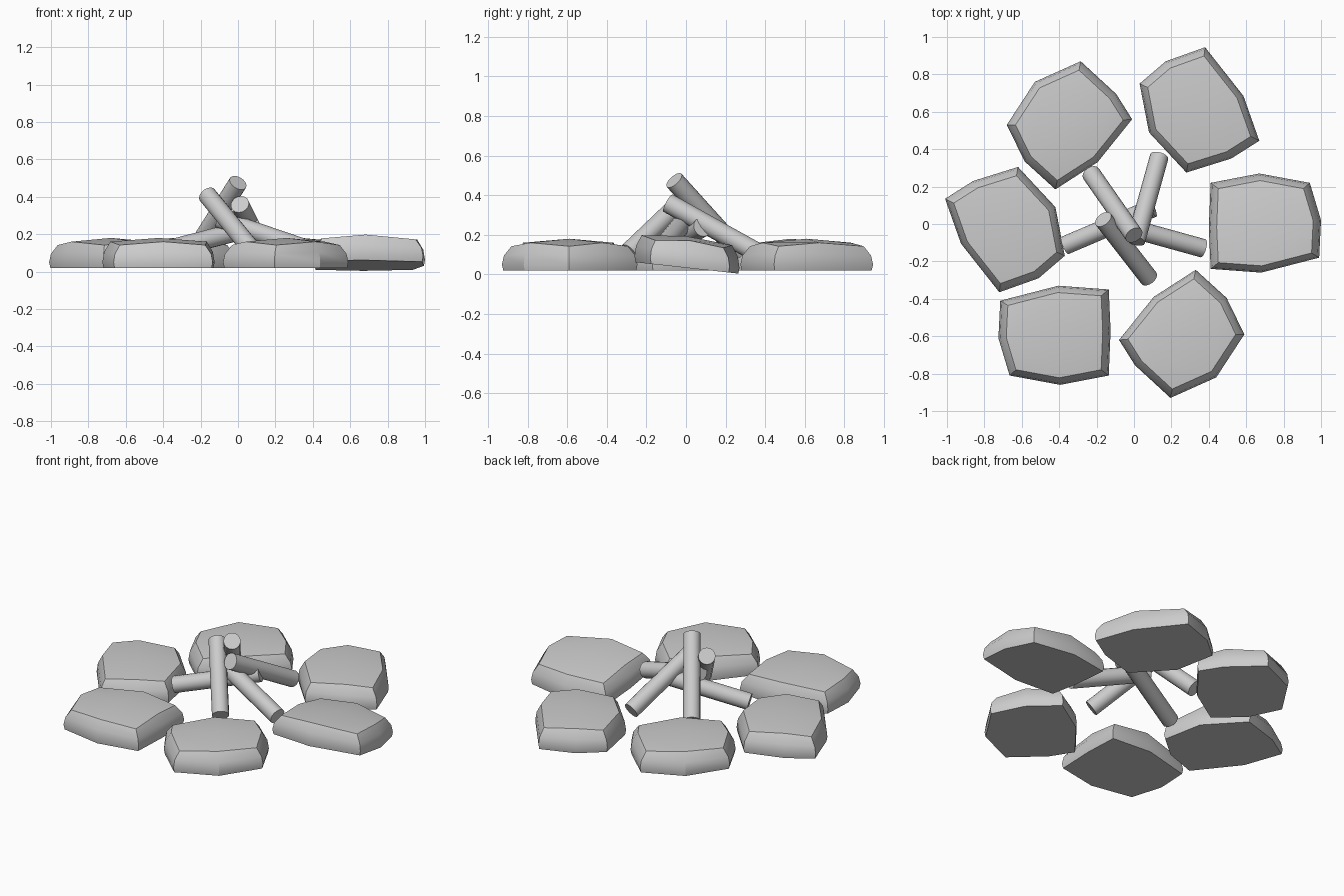
import bpy, bmesh
from math import radians, cos, sin
from mathutils import Vector

if "Cube" in bpy.data.objects:
    bpy.data.objects.remove(bpy.data.objects["Cube"])


def make_object(name, bm, angle):
    bmesh.ops.recalc_face_normals(bm, faces=bm.faces)
    me = bpy.data.meshes.new(name)
    bm.to_mesh(me)
    bm.free()
    ob = bpy.data.objects.new(name, me)
    bpy.context.collection.objects.link(ob)
    bpy.ops.object.select_all(action='DESELECT')
    ob.select_set(True)
    bpy.context.view_layer.objects.active = ob
    bpy.ops.object.shade_smooth_by_angle(angle=radians(angle))
    return ob


def stone(name, outline, center, flip=False, tilt=0.0):
    """Flat-bottomed rock: rings of the outline, alternating corner / mid side."""
    s = -1 if flip else 1
    bm = bmesh.new()

    def vert(x, y, z):
        y *= s
        return bm.verts.new((center[0] + x * s, center[1] + y, z - tilt * y))

    base = 0.02 + abs(tilt) * 0.12
    rings = []
    # scale at corners, scale at mid sides, height at corners, height at mid sides
    for kc, km, zc, zm in ((0.98, 0.98, 0, 0), (1, 1, 0.03, 0.03), (0.97, 0.97, 0.075, 0.085),
                           (0.86, 0.86, 0.122, 0.14)):
        rings.append([vert(x * (km if i % 2 else kc), y * (km if i % 2 else kc),
                           base + (zm if i % 2 else zc))
                      for i, (x, y) in enumerate(outline)])
    bm.faces.new(rings[0])
    for a, b in zip(rings, rings[1:]):
        for i in range(8):
            j = (i + 1) % 8
            bm.faces.new((a[i], a[j], b[j], b[i]))
    # gently domed top made of four quads
    top, mid = rings[-1], vert(0, 0, base + 0.16)
    for i in range(0, 8, 2):
        bm.faces.new((top[i - 1], top[i], top[i + 1], mid))
    return make_object(name, bm, 32)


def log(name, low, high, radius=0.05, sides=16):
    low, high = Vector(low), Vector(high)
    axis = high - low
    q = axis.to_track_quat('Z', 'Y')
    bm = bmesh.new()
    ends = [[bm.verts.new(p + q @ Vector((radius * cos(k * 6.28319 / sides),
                                          radius * sin(k * 6.28319 / sides), 0)))
             for k in range(sides)] for p in (low, high)]
    for e in ends:
        bm.faces.new(e)
    for k in range(sides):
        j = (k + 1) % sides
        bm.faces.new((ends[0][k], ends[0][j], ends[1][j], ends[1][k]))
    return make_object(name, bm, 40)


# Stone outlines, each used for an opposite pair
side = [(-.29, .22), (-.03, .27), (.24, .22), (.30, .02),
        (.29, -.18), (-.02, -.26), (-.29, -.24), (-.30, -.02)]
slant = [(-.31, .14), (-.17, .26), (.04, .335), (.245, .075),
         (.33, -.165), (.18, -.26), (-.06, -.335), (-.26, -.12)]
diamond = [(-.33, 0), (-.18, .23), (.065, .34), (.255, .165),
           (.34, .03), (.155, -.20), (-.07, -.345), (-.235, -.195)]

# Ring of stones
stone("stone_right", side, (.70, 0), tilt=0.11)
stone("stone_front_left", side, (-.425, -.59), True)
stone("stone_back_right", slant, (.34, .61))
stone("stone_left", slant, (-.68, -.03), True)
stone("stone_back_left", diamond, (-.35, .53))
stone("stone_front_right", diamond, (.26, -.59), True)

# Leaning logs
log("log_back_left", (-.23, .27, .11), (0, -.06, .475))
log("log_back", (.135, .36, .11), (.01, -.09, .36))
log("log_front_right", (.08, -.29, .11), (-.165, .025, .41))
log("log_right", (.37, -.13, .12), (-.10, 0, .28))
log("log_left", (-.37, -.115, .12), (.10, .085, .24))
